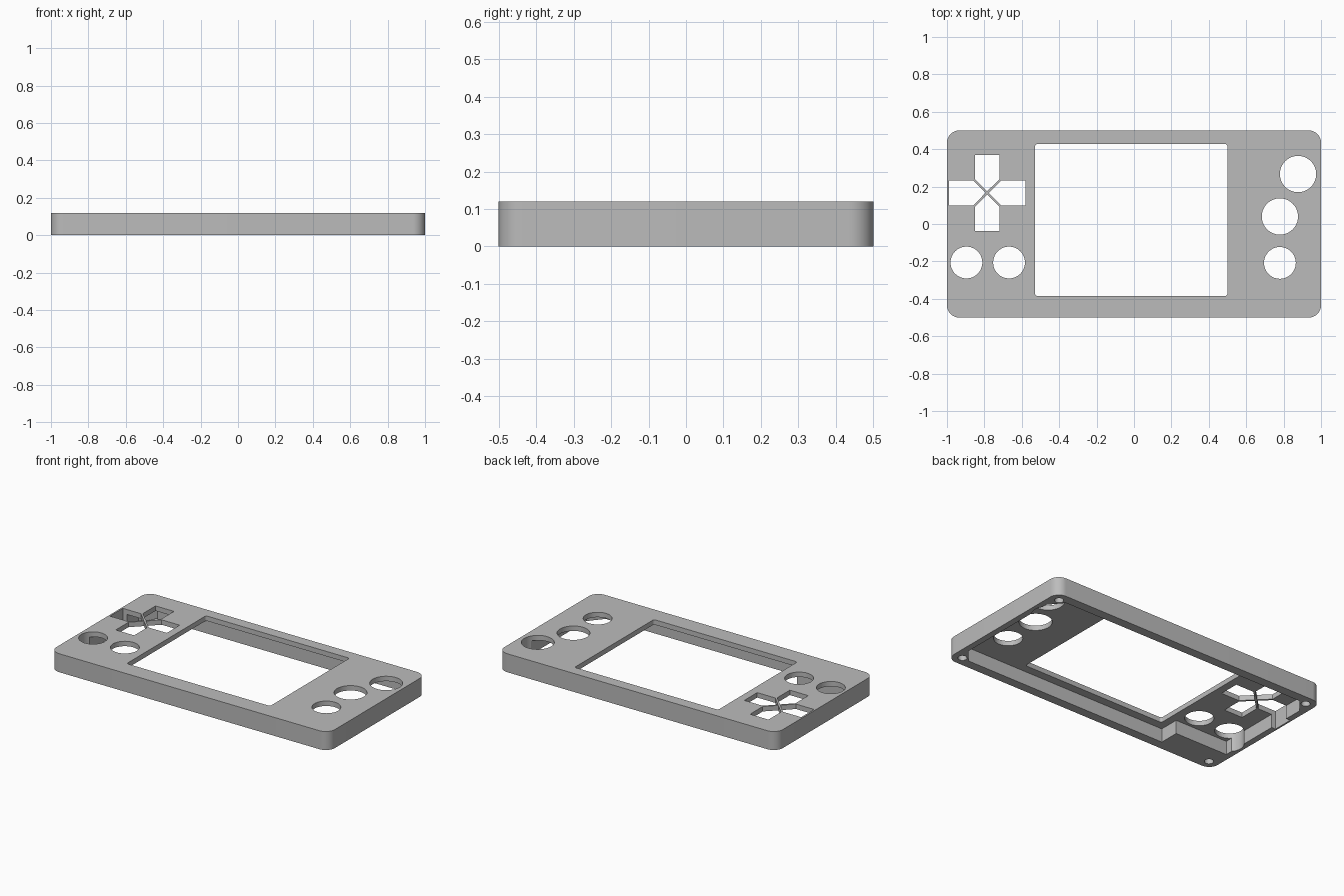
import bpy
import bmesh
import math

cube = bpy.data.objects.get("Cube")
if cube:
    bpy.data.objects.remove(cube, do_unlink=True)

HEIGHT = 0.12
CEILING = 0.088      # underside of the face plate
grey = bpy.data.materials.new("shell grey")
grey.use_nodes = True
grey.diffuse_color = (0.5, 0.5, 0.5, 1)
grey.node_tree.nodes["Principled BSDF"].inputs["Base Color"].default_value = (0.5, 0.5, 0.5, 1)


def prism(name, outline, z0, z1):
    """Extrude a closed outline between two heights."""
    bm = bmesh.new()
    face = bm.faces.new([bm.verts.new((x, y, z0)) for x, y in outline])
    top = bmesh.ops.extrude_face_region(bm, geom=[face])
    verts = [v for v in top["geom"] if isinstance(v, bmesh.types.BMVert)]
    bmesh.ops.translate(bm, verts=verts, vec=(0, 0, z1 - z0))
    bmesh.ops.recalc_face_normals(bm, faces=bm.faces)
    mesh = bpy.data.meshes.new(name)
    bm.to_mesh(mesh)
    bm.free()
    mesh.materials.append(grey)
    obj = bpy.data.objects.new(name, mesh)
    bpy.context.scene.collection.objects.link(obj)
    return obj


def arc(cx, cy, r, start, sweep, steps):
    return [(cx + r * math.cos(start + sweep * i / steps),
             cy + r * math.sin(start + sweep * i / steps)) for i in range(steps + 1)]


def circle(cx, cy, r, steps=64):
    return arc(cx, cy, r, 0, math.tau, steps)[:-1]


def rounded_box(x0, x1, y0, y1, r, steps=12):
    corners = [(x1 - r, y1 - r), (x0 + r, y1 - r), (x0 + r, y0 + r), (x1 - r, y0 + r)]
    points = []
    for i, (cx, cy) in enumerate(corners):
        points += arc(cx, cy, r, i * math.pi / 2, math.pi / 2, steps)
    return points


# Outer body
shell = prism("console_front_shell", rounded_box(-1, 1, -0.5, 0.5, 0.065), 0, HEIGHT)
cutters = []


def cut(name, outline, z0=-0.05, z1=HEIGHT + 0.05):
    obj = prism(name, outline, z0, z1)
    obj.hide_render = True
    cutters.append(obj)
    mod = shell.modifiers.new(name, 'BOOLEAN')
    mod.operation = 'DIFFERENCE'
    mod.solver = 'EXACT'
    mod.object = obj


# Rear cavity, chamfered round three screw posts and stepped at the fourth
cut("rear_cavity", [
    (0.96, -0.35), (0.96, 0.35), (0.885, 0.44), (-0.885, 0.44), (-0.96, 0.35),
    (-0.96, -0.31), (-0.58, -0.31), (-0.58, -0.44), (0.885, -0.44)], -0.05, CEILING)

# Screen window
cut("screen_window", rounded_box(-0.53, 0.5, -0.385, 0.428, 0.015, 6))

# Round button holes
for i, (x, y, r) in enumerate([(0.877, 0.267, 0.097), (0.78, 0.04, 0.097),
                               (0.78, -0.208, 0.085), (-0.896, -0.206, 0.085),
                               (-0.668, -0.206, 0.085)]):
    cut(f"button_hole_{i + 1}", circle(x, y, r))

# Four pointed arms of the direction pad, separated by thin struts
ARM = [(0.009, 0), (0.074, -0.066), (0.204, -0.066), (0.204, 0.066), (0.074, 0.066)]
for i in range(4):
    c, s = round(math.cos(i * math.pi / 2)), round(math.sin(i * math.pi / 2))
    cut(f"pad_arm_{i + 1}", [(-0.785 + x * c - y * s, 0.166 + x * s + y * c) for x, y in ARM])

# Blind screw holes in the rear corners
for sx in (-1, 1):
    for sy in (-1, 1):
        cut(f"screw_hole_{sx}_{sy}", circle(sx * 0.935, sy * 0.437, 0.027, 32), -0.05, CEILING)

# Bake the cuts and drop the cutters
depsgraph = bpy.context.evaluated_depsgraph_get()
baked = bpy.data.meshes.new_from_object(shell.evaluated_get(depsgraph))
shell.modifiers.clear()
shell.data = baked
for obj in cutters:
    bpy.data.objects.remove(obj, do_unlink=True)

# One material slot only
shell.data.materials.clear()
shell.data.materials.append(grey)
for poly in shell.data.polygons:
    poly.material_index = 0

bpy.ops.object.select_all(action='DESELECT')
shell.select_set(True)
bpy.context.view_layer.objects.active = shell
bpy.ops.object.shade_smooth_by_angle(angle=math.radians(30))
